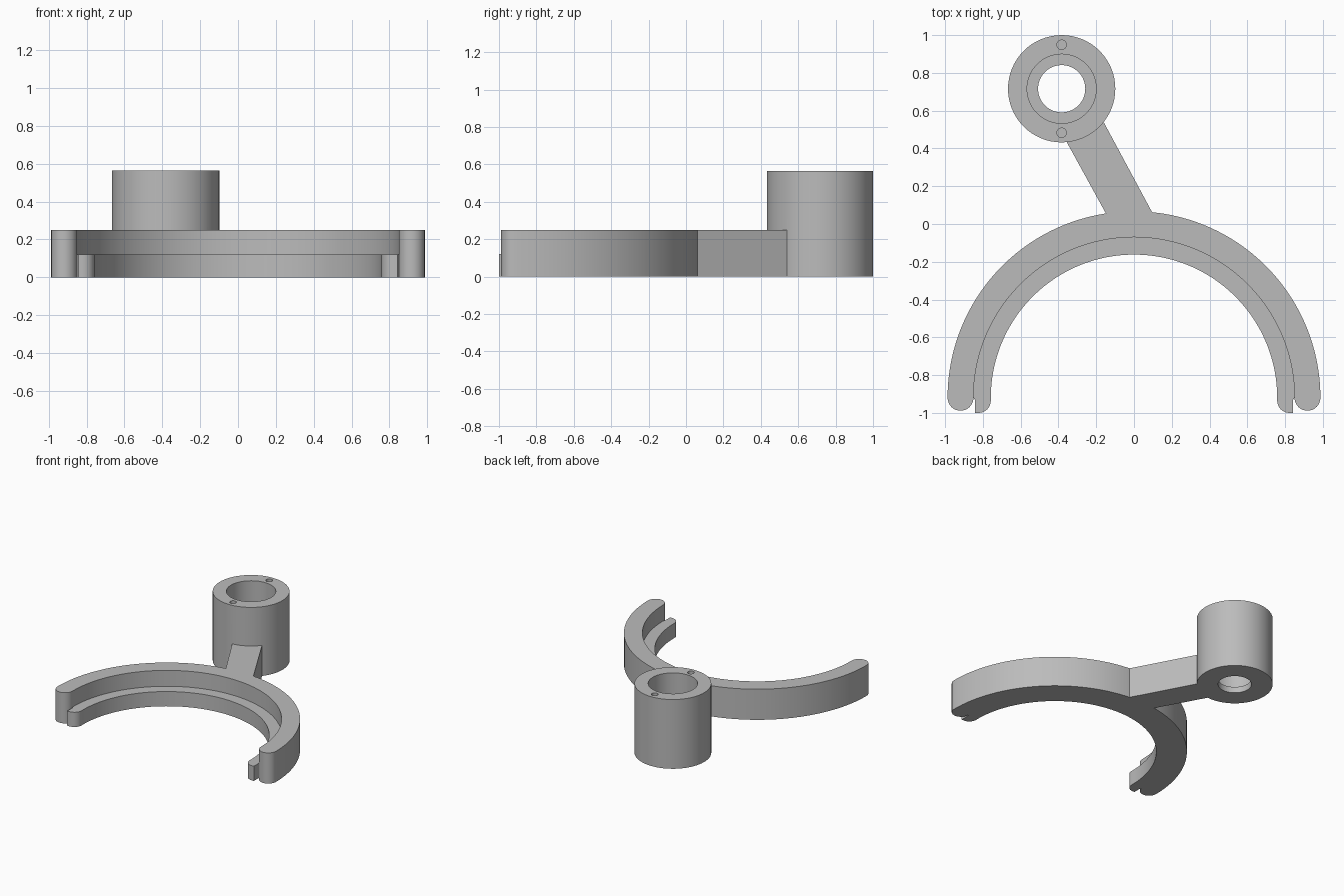
import bpy, bmesh
from math import sin, cos, pi

if "Cube" in bpy.data.objects:
    bpy.data.objects.remove(bpy.data.objects["Cube"])

grey = bpy.data.materials.new("plain_grey")
grey.use_nodes = True
grey.diffuse_color = (0.5, 0.5, 0.5, 1)
grey.node_tree.nodes["Principled BSDF"].inputs["Base Color"].default_value = (0.5, 0.5, 0.5, 1)

FORK_Y = -0.92
HUB = (-0.383, 0.716)
R_OUT, R_MID, R_IN = 0.987, 0.85, 0.758


def arc(cx, cy, r, a0, a1, n):
    """Points along a circular arc, both ends included."""
    return [(cx + r * cos(a0 + (a1 - a0) * i / n), cy + r * sin(a0 + (a1 - a0) * i / n))
            for i in range(n + 1)]


def prism(name, outline, z0, z1):
    """Extrude a flat outline between two heights."""
    bm = bmesh.new()
    face = bm.faces.new([bm.verts.new((x, y, z0)) for x, y in outline])
    top = bmesh.ops.extrude_face_region(bm, geom=[face])["geom"]
    bmesh.ops.translate(bm, vec=(0, 0, z1 - z0),
                        verts=[v for v in top if isinstance(v, bmesh.types.BMVert)])
    bmesh.ops.recalc_face_normals(bm, faces=bm.faces)
    mesh = bpy.data.meshes.new(name)
    bm.to_mesh(mesh)
    bm.free()
    mesh.materials.append(grey)
    obj = bpy.data.objects.new(name, mesh)
    bpy.context.collection.objects.link(obj)
    return obj


def disc(name, x, y, r, z0, z1, n=64):
    return prism(name, arc(x, y, r, 0, 2 * pi, n)[:-1], z0, z1)


def half_ring(name, r0, r1, tip, z0, z1):
    """Half ring whose right tip runs from inner to outer radius, mirrored to the left."""
    tip = [(x, FORK_Y + y) for x, y in tip]
    left_tip = [(-x, y) for x, y in reversed(tip)]
    outline = (arc(0, FORK_Y, r1, 0, pi, 96) + left_tip
               + arc(0, FORK_Y, r0, pi, 0, 96) + tip)
    return prism(name, outline, z0, z1)


def combine(target, other, operation):
    mod = target.modifiers.new(operation.lower(), 'BOOLEAN')
    mod.operation, mod.solver, mod.object = operation, 'EXACT', other
    bpy.context.view_layer.objects.active = target
    bpy.ops.object.modifier_apply(modifier=mod.name)
    bpy.data.objects.remove(other)


# Tall fork wall with fully rounded tips
wall_tip = arc((R_MID + R_OUT) / 2, 0, (R_OUT - R_MID) / 2, pi, 2 * pi, 16)[1:-1]
fork = half_ring("shift_fork", R_MID, R_OUT, wall_tip, 0, 0.25)

# Low inner lip, rounded on the inner corner only
lip_tip = arc(R_IN + 0.065, -0.015, 0.065, pi, 1.5 * pi, 8) + [(0.843, -0.08), (0.843, -0.01)]
lip = half_ring("inner_lip", R_IN, R_MID, lip_tip, 0, 0.12)

# Slanted arm and tall hub
arm = prism("arm", [(-0.107, -0.02), (0.14, -0.02), (-0.22, 0.65), (-0.475, 0.65)], 0, 0.25)
hub = disc("hub", *HUB, 0.284, 0, 0.565)
for part in (lip, arm, hub):
    combine(fork, part, 'UNION')

# Through hole, counterbore and two pin holes
combine(fork, disc("through_hole", *HUB, 0.125, -0.1, 0.3), 'DIFFERENCE')
combine(fork, disc("counterbore", *HUB, 0.183, 0.05, 0.7), 'DIFFERENCE')
for side in (-1, 1):
    pin = disc("pin_hole", HUB[0], HUB[1] + side * 0.233, 0.025, 0.45, 0.7, 24)
    combine(fork, pin, 'DIFFERENCE')

bpy.ops.object.select_all(action='DESELECT')
fork.select_set(True)
bpy.context.view_layer.objects.active = fork
bpy.ops.object.shade_smooth_by_angle(angle=pi / 6)
